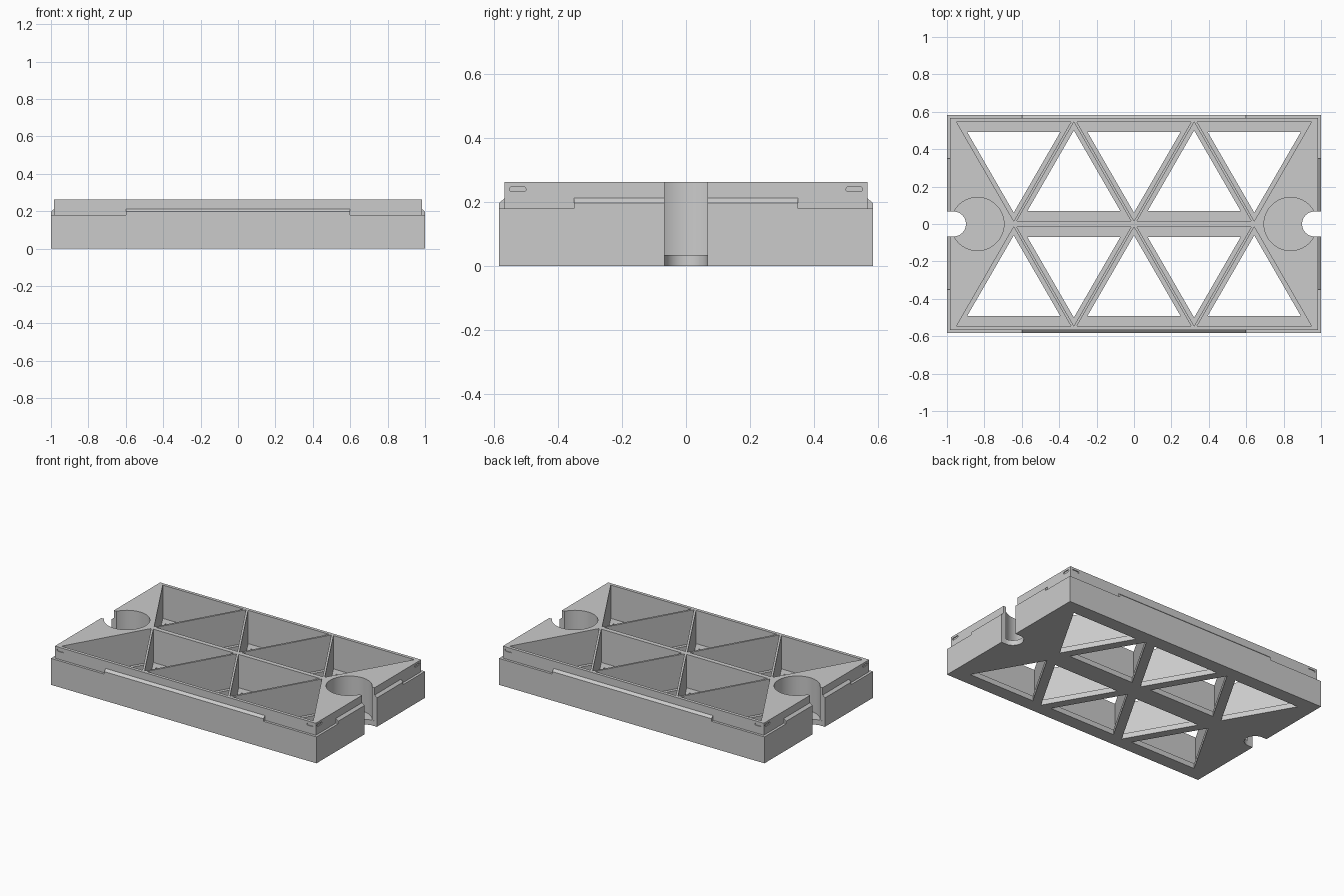
import bpy, bmesh, math
from mathutils import Matrix, Vector

old = bpy.data.objects.get("Cube")
if old:
    bpy.data.objects.remove(old, do_unlink=True)

# Main sizes
LX, LY = 1.0, 0.584        # lower block half sizes
UX, UY = 0.983, 0.567      # upper rim half sizes
LEDGE, TOP, FLOOR = 0.18, 0.262, 0.035

grey = bpy.data.materials.new("light grey")
grey.use_nodes = True
COLOUR = (0.6, 0.6, 0.6, 1)
grey.diffuse_color = COLOUR
grey.node_tree.nodes["Principled BSDF"].inputs["Base Color"].default_value = COLOUR


def make_object(name, bm):
    bmesh.ops.recalc_face_normals(bm, faces=bm.faces)
    mesh = bpy.data.meshes.new(name)
    bm.to_mesh(mesh)
    bm.free()
    mesh.materials.append(grey)
    obj = bpy.data.objects.new(name, mesh)
    bpy.context.collection.objects.link(obj)
    return obj


def prism(bm, outline, z0, z1, matrix=Matrix()):
    """Extrude a 2D outline from z0 to z1, then place it with a matrix."""
    low = [bm.verts.new(matrix @ Vector((x, y, z0))) for x, y in outline]
    high = [bm.verts.new(matrix @ Vector((x, y, z1))) for x, y in outline]
    bm.faces.new(low[::-1])
    bm.faces.new(high)
    n = len(low)
    for i in range(n):
        bm.faces.new((low[i], low[(i + 1) % n], high[(i + 1) % n], high[i]))


def arc(cx, cy, r, a0, a1, n):
    return [(cx + r * math.cos(a0 + (a1 - a0) * i / n),
             cy + r * math.sin(a0 + (a1 - a0) * i / n)) for i in range(n + 1)]


def cut(target, bm, name):
    """Subtract a cutter mesh from the target and discard the cutter."""
    cutter = make_object(name, bm)
    cutter.hide_render = True
    mod = target.modifiers.new(name, "BOOLEAN")
    mod.operation = "DIFFERENCE"
    mod.solver = "EXACT"
    mod.object = cutter
    bpy.context.view_layer.objects.active = target
    bpy.ops.object.modifier_apply(modifier=name)
    bpy.data.objects.remove(cutter, do_unlink=True)


# Stepped tray body: wide lower block, slightly smaller rim above the ledge
bm = bmesh.new()
rings = []
for hx, hy, z in ((LX, LY, 0), (LX, LY, LEDGE), (UX, UY, LEDGE), (UX, UY, TOP)):
    rings.append([bm.verts.new((sx * hx, sy * hy, z))
                  for sx, sy in ((-1, -1), (1, -1), (1, 1), (-1, 1))])
for a, b in zip(rings, rings[1:]):
    for i in range(4):
        j = (i + 1) % 4
        bm.faces.new((a[i], a[j], b[j], b[i]))
bm.faces.new(rings[0][::-1])
bm.faces.new(rings[-1])
body = make_object("tray_body", bm)


def triangles(bm, base, half, z0, z1):
    """Two mirrored rows of alternating equilateral triangles."""
    height = half * math.sqrt(3)
    for side in (-1, 1):
        for k in range(-2, 3):
            y0, y1 = base, base + height          # base near the centre line
            if k % 2 == 0:                        # base near the outer wall
                y0, y1 = 0.561 - y0, 0.561 - y1
            x = k * 0.3215
            prism(bm, [(x - half, side * y0), (x + half, side * y0),
                       (x, side * y1)], z0, z1)


# Triangular pockets and round end wells with their open channels
bm = bmesh.new()
triangles(bm, 0.016, 0.3055, FLOOR, 0.5)
a = math.asin(0.067 / 0.142)
keyhole = [(1.1, -0.067), (1.1, 0.067)] + arc(0.837, 0, 0.142, a, 2 * math.pi - a, 56)
for s in (-1, 1):
    prism(bm, [(s * x, y) for x, y in keyhole], FLOOR, 0.5)
cut(body, bm, "pocket_cutter")

# Smaller floor openings and rounded end notches
bm = bmesh.new()
triangles(bm, 0.069, 0.249, -0.1, 0.1)
notch = [(1.1, -0.0665), (1.1, 0.0665)] + arc(0.965, 0, 0.0665, math.pi / 2, 1.5 * math.pi, 24)
for s in (-1, 1):
    prism(bm, [(s * x, y) for x, y in notch], -0.1, 0.1)
cut(body, bm, "floor_cutter")

# Shallow rounded slots beside every corner of the rim
bm = bmesh.new()
r = 0.0075
slot = (arc(0.0185, 0, r, -math.pi / 2, math.pi / 2, 8)
        + arc(-0.0185, 0, r, math.pi / 2, 1.5 * math.pi, 8))
for turn, along, face in ((0, 0.941, UY), (1, 0.526, UX),
                          (2, 0.941, UY), (3, 0.526, UX)):
    for s in (-1, 1):
        place = (Matrix.Rotation(turn * math.pi / 2, 4, "Z")
                 @ Matrix.Translation((s * along, -face, 0.24))
                 @ Matrix.Rotation(math.pi / 2, 4, "X"))
        prism(bm, slot, -0.006, 0.02, place)
cut(body, bm, "slot_cutter")

bpy.ops.object.select_all(action="DESELECT")
body.select_set(True)
bpy.context.view_layer.objects.active = body
bpy.ops.object.shade_smooth_by_angle(angle=math.radians(30))


def ridge(name, turn, start, end, outer, inner):
    """Chamfered locating ridge standing on the ledge."""
    profile = [(-outer, LEDGE), (-outer, 0.197), (-inner, 0.212), (-inner, LEDGE)]
    axes = Matrix(((0, 0, 1, 0), (1, 0, 0, 0), (0, 1, 0, 0), (0, 0, 0, 1)))
    bm = bmesh.new()
    prism(bm, profile, start, end, Matrix.Rotation(turn * math.pi / 2, 4, "Z") @ axes)
    make_object(name, bm)


# Ridges on all sides; the end ones are split by the channels
ridge("front_ridge", 0, -0.6, 0.6, LY, UY)
ridge("back_ridge", 2, -0.6, 0.6, LY, UY)
for turn, side in ((1, "left"), (3, "right")):
    ridge(side + "_ridge_a", turn, -0.35, -0.067, LX, UX)
    ridge(side + "_ridge_b", turn, 0.067, 0.35, LX, UX)
